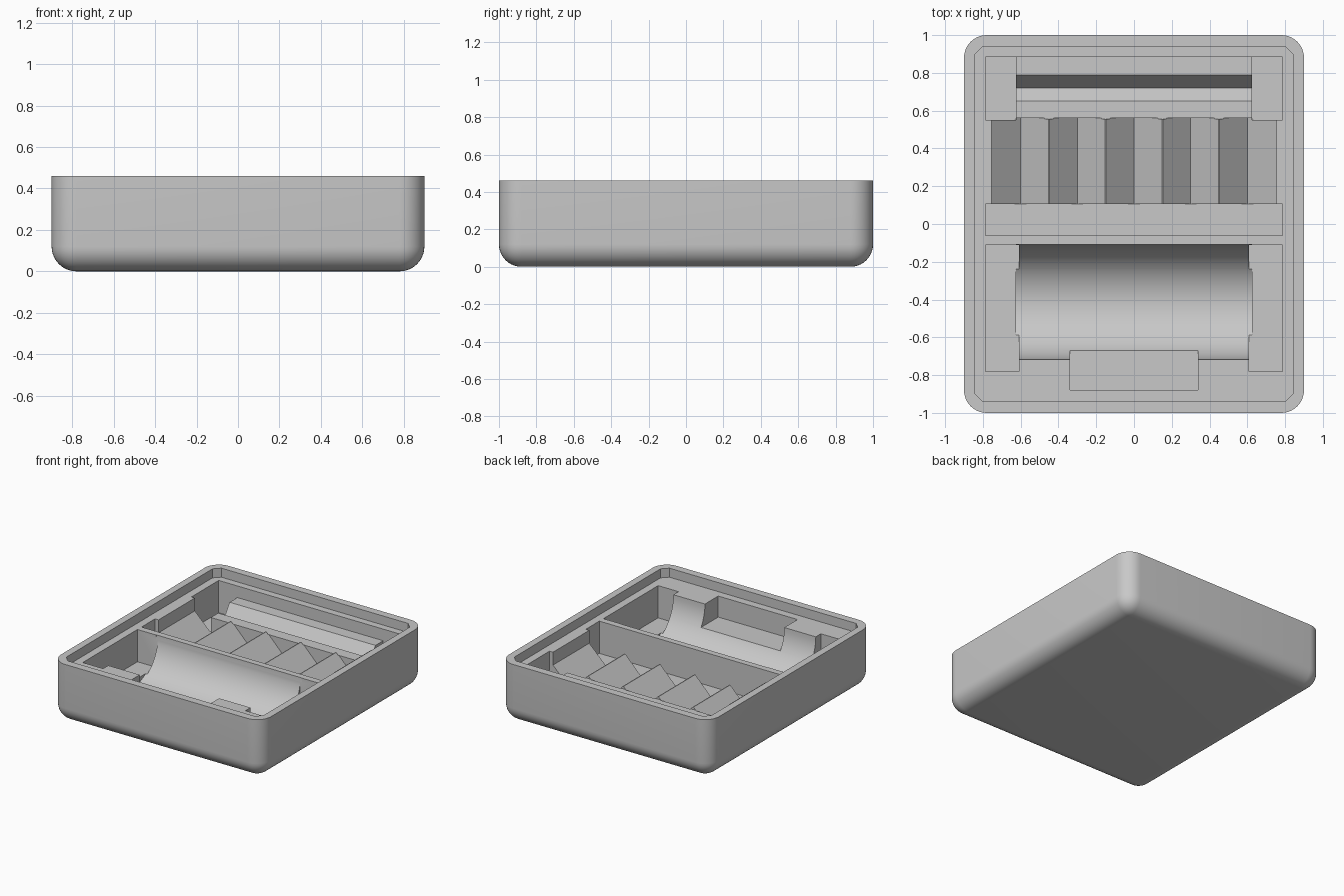
import bpy
import bmesh
import math
from mathutils import Vector

if "Cube" in bpy.data.objects:
    bpy.data.objects.remove(bpy.data.objects["Cube"], do_unlink=True)

HEIGHT, LEDGE, FLOOR, ABOVE = 0.46, 0.39, 0.14, 0.7

grey = bpy.data.materials.new("plain grey")
grey.use_nodes = True
colour = (0.58, 0.58, 0.58, 1)
grey.diffuse_color = colour
grey.node_tree.nodes["Principled BSDF"].inputs["Base Color"].default_value = colour


def link(name, bm):
    bmesh.ops.recalc_face_normals(bm, faces=bm.faces)
    mesh = bpy.data.meshes.new(name)
    bm.to_mesh(mesh)
    bm.free()
    mesh.materials.append(grey)
    obj = bpy.data.objects.new(name, mesh)
    bpy.context.collection.objects.link(obj)
    return obj


def prism(name, points, place, start, end):
    """Extrude a 2D outline; place(a, b, t) puts it in space."""
    bm = bmesh.new()
    face = bm.faces.new([bm.verts.new(place(a, b, start)) for a, b in points])
    made = bmesh.ops.extrude_face_region(bm, geom=[face])["geom"]
    shift = Vector(place(0, 0, end)) - Vector(place(0, 0, start))
    bmesh.ops.translate(bm, vec=shift, verts=[v for v in made if isinstance(v, bmesh.types.BMVert)])
    return link(name, bm)


def along_x(a, b, t):
    return (t, a, b)


def along_y(a, b, t):
    return (a, t, b)


def along_z(a, b, t):
    return (a, b, t)


def box(name, x0, x1, y0, y1, z0):
    return prism(name, [(x0, y0), (x1, y0), (x1, y1), (x0, y1)], along_z, z0, ABOVE)


# Tray body: rounded upright and bottom edges, sharp top
bm = bmesh.new()
bmesh.ops.create_cube(bm, size=1)
for v in bm.verts:
    v.co = (v.co.x * 1.8, v.co.y * 2, (v.co.z + 0.5) * HEIGHT)
rounded = [e for e in bm.edges if min(v.co.z for v in e.verts) < 0.01]
bmesh.ops.bevel(bm, geom=rounded, offset=0.12, segments=10, profile=0.5, affect='EDGES')
tray = link("tray", bm)

cutters = []

# Rim recess with clipped corners
rx, ry, c = 0.845, 0.94, 0.045
corners = [(rx, ry - c), (rx - c, ry), (c - rx, ry), (-rx, ry - c),
           (-rx, c - ry), (c - rx, -ry), (rx - c, -ry), (rx, c - ry)]
cutters.append(prism("rim_recess", corners, along_z, LEDGE, ABOVE))

# Side wells, mirrored
for side, s in (("left", 1), ("right", -1)):
    a, b, d = (s * 0.61, s * 0.785, s * 0.625)
    cutters.append(box(side + "_front_well", min(a, b), max(a, b), -0.78, -0.11, FLOOR))
    cutters.append(box(side + "_back_well", min(d, b), max(d, b), 0.55, 0.885, FLOOR))

# Round trough and finger notch
R, CY = 0.305, -0.4125
circle = [(CY + R * math.cos(i * math.tau / 64), LEDGE + R * math.sin(i * math.tau / 64)) for i in range(64)]
cutters.append(prism("trough", circle, along_x, -0.625, 0.625))
cutters.append(box("finger_notch", -0.34, 0.34, -0.88, -0.5, 0.227))

# Open strip beside the divider
cutters.append(box("middle_well", -0.785, 0.785, -0.06, 0.105, FLOOR))

# Five V-shaped slots
ridge = 0.29
zigzag = [(-0.755, ABOVE), (-0.755, ridge)]
for i in range(5):
    x = -0.6 + 0.3 * i
    zigzag.append((x, FLOOR))
    if i < 4:
        zigzag += [(x + 0.147, ridge), (x + 0.153, ridge)]
zigzag += [(0.755, ridge), (0.755, ABOVE)]
cutters.append(prism("slots", zigzag, along_y, 0.09, 0.56))

# Long cross groove at the back
groove = [(0.555, ABOVE), (0.555, 0.27), (0.65, 0.27), (0.72, 0.2),
          (0.79, 0.3), (0.885, 0.3), (0.885, ABOVE)]
cutters.append(prism("back_groove", groove, along_x, -0.63, 0.63))

# Carve everything out of the tray, then drop the cutters
for cutter in cutters:
    cutter.hide_render = True
    mod = tray.modifiers.new(cutter.name, 'BOOLEAN')
    mod.operation = 'DIFFERENCE'
    mod.solver = 'EXACT'
    mod.object = cutter
bpy.context.view_layer.update()
carved = bpy.data.meshes.new_from_object(tray.evaluated_get(bpy.context.evaluated_depsgraph_get()))
tray.modifiers.clear()
tray.data = carved
carved.materials.clear()
carved.materials.append(grey)
for cutter in cutters:
    bpy.data.objects.remove(cutter, do_unlink=True)

# Smooth the curves and keep the edges sharp
for obj in bpy.context.selected_objects:
    obj.select_set(False)
tray.select_set(True)
bpy.context.view_layer.objects.active = tray
bpy.ops.object.shade_smooth_by_angle(angle=math.radians(25))
